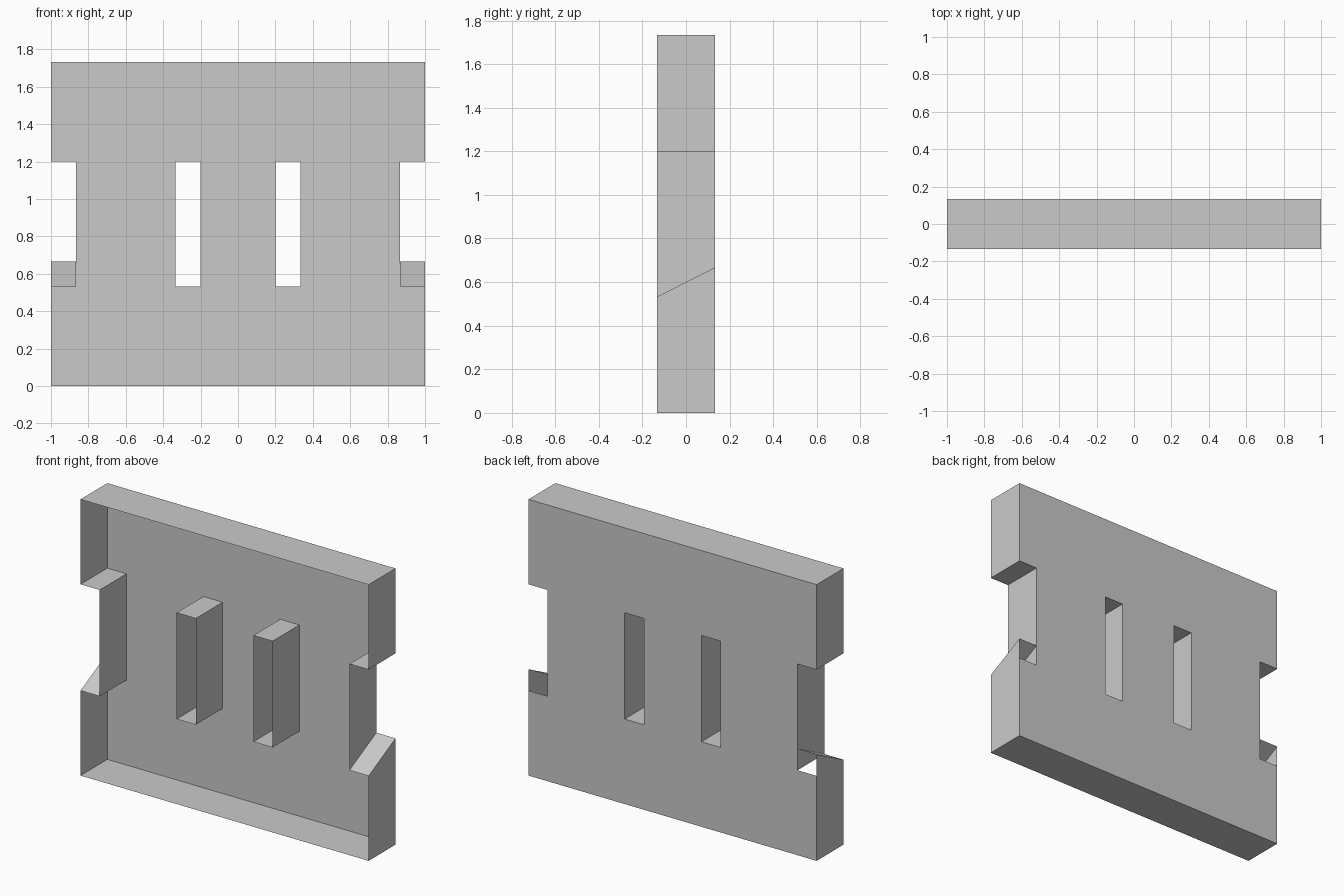
import bpy
import bmesh
from mathutils import Vector

cube = bpy.data.objects.get("Cube")
if cube:
    bpy.data.objects.remove(cube, do_unlink=True)

# Main dimensions
W, D, H = 1.0, 0.133, 1.733      # half width, half depth, height
LOW, HIGH = 0.533, 1.2           # bottom and top of all openings
SLOT_IN, SLOT_OUT = 0.2, 0.333   # slot sides
NOTCH = 0.867                    # inner side of the edge notch
LEDGE = 0.667                    # back height of the sloped ledge

stone = bpy.data.materials.new("plain_grey")
stone.use_nodes = True
grey = (0.59, 0.59, 0.59, 1)
stone.diffuse_color = grey
bsdf = next(n for n in stone.node_tree.nodes if n.type == 'BSDF_PRINCIPLED')
bsdf.inputs["Base Color"].default_value = grey


def sheet(name, quads):
    """Open surface from (corners, facing) pairs, mirrored across x = 0."""
    bm = bmesh.new()
    for corners, facing in quads:
        face = bm.faces.new([bm.verts.new(c) for c in corners])
        face.normal_update()
        if face.normal.dot(Vector(facing)) < 0:
            face.normal_flip()
    bmesh.ops.remove_doubles(bm, verts=bm.verts, dist=0.0001)
    mesh = bpy.data.meshes.new(name)
    bm.to_mesh(mesh)
    bm.free()
    mesh.materials.append(stone)
    obj = bpy.data.objects.new(name, mesh)
    bpy.context.collection.objects.link(obj)
    mirror = obj.modifiers.new("Mirror", 'MIRROR')
    mirror.use_clip = True
    return obj


def upright(x, z0, z1_front, z1_back, facing):
    """Wall running front to back at a fixed x."""
    return ([(x, -D, z0), (x, D, z0), (x, D, z1_back), (x, -D, z1_front)],
            (facing, 0, 0))


def level(x0, x1, z_front, z_back, facing):
    """Floor or ceiling running front to back."""
    return ([(x0, -D, z_front), (x1, -D, z_front), (x1, D, z_back), (x0, D, z_back)],
            (0, 0, facing))


def back(x0, x1, z0, z1):
    return ([(x0, D, z0), (x1, D, z0), (x1, D, z1), (x0, D, z1)], (0, 1, 0))


# Back panel: three bands, the middle one interrupted by the openings
columns = [0, SLOT_IN, SLOT_OUT, NOTCH, W]
panel = []
for z0, z1, openings in [(0, LOW, ()), (LOW, HIGH, (SLOT_IN, NOTCH)), (HIGH, H, ())]:
    for x0, x1 in zip(columns, columns[1:]):
        if x0 not in openings:
            panel.append(back(x0, x1, z0, z1))
sheet("back_panel", panel)

# Outer rim, open at the front
sheet("top_wall", [level(0, W, H, H, 1)])
sheet("bottom_wall", [level(0, W, 0, 0, -1)])
sheet("upper_side_walls", [upright(W, HIGH, H, H, 1)])
sheet("lower_side_walls", [upright(W, 0, LOW, LEDGE, 1)])

# Edge notches with a ledge that climbs towards the back
sheet("notch_walls", [upright(NOTCH, LOW, HIGH, HIGH, 1)])
sheet("notch_ceilings", [level(NOTCH, W, HIGH, HIGH, -1)])
sheet("notch_ledges", [level(NOTCH, W, LOW, LEDGE, 1)])

# Slot linings, open at front and back
sheet("slot_linings", [
    upright(SLOT_IN, LOW, HIGH, HIGH, 1),
    upright(SLOT_OUT, LOW, HIGH, HIGH, -1),
    level(SLOT_IN, SLOT_OUT, LOW, LOW, 1),
    level(SLOT_IN, SLOT_OUT, HIGH, HIGH, -1),
])
